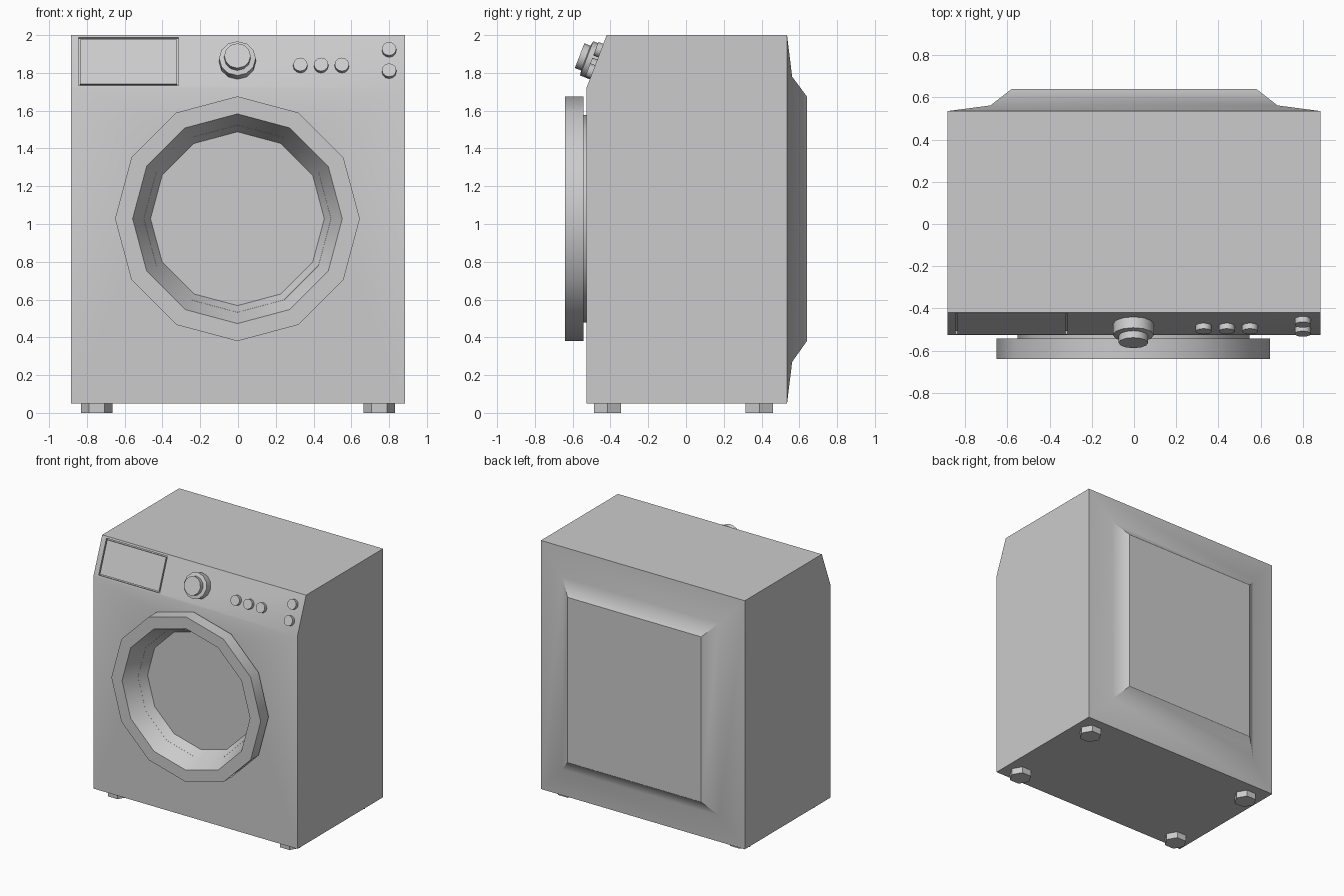
import bpy, bmesh, math
from mathutils import Matrix, Vector

if "Cube" in bpy.data.objects:
    bpy.data.objects.remove(bpy.data.objects["Cube"])

# sloped control panel: runs from (y -0.525, z 1.725) to (y -0.42, z 2.0)
SLOPE = math.atan2(0.28, 0.107)


def panel_matrix(x, z):
    y = -0.527 + (z - 1.72) * 0.107 / 0.28
    return Matrix.Translation((x, y, z)) @ Matrix.Rotation(SLOPE, 4, 'X')


def finish(name, bm, angle=35):
    bmesh.ops.recalc_face_normals(bm, faces=bm.faces)
    me = bpy.data.meshes.new(name)
    bm.to_mesh(me)
    bm.free()
    ob = bpy.data.objects.new(name, me)
    bpy.context.collection.objects.link(ob)
    smooth(ob, angle)
    return ob


def smooth(ob, angle=35):
    bpy.ops.object.select_all(action='DESELECT')
    ob.select_set(True)
    bpy.context.view_layer.objects.active = ob
    bpy.ops.object.shade_smooth_by_angle(angle=math.radians(angle))


def bridge(bm, a, b):
    n = len(a)
    for i in range(n):
        bm.faces.new((a[i], a[(i + 1) % n], b[(i + 1) % n], b[i]))


def lathe(name, profile, matrix, sides=12, closed=False, phase=0.0, angle=35):
    """Stack (radius, height) rings along local z; capped, or joined end to end."""
    bm = bmesh.new()
    rings = []
    for r, h in profile:
        rings.append([bm.verts.new(matrix @ Vector((
            r * math.cos(phase + math.tau * i / sides),
            r * math.sin(phase + math.tau * i / sides), h))) for i in range(sides)])
    for a, b in zip(rings, rings[1:]):
        bridge(bm, a, b)
    if closed:
        bridge(bm, rings[-1], rings[0])
    else:
        bm.faces.new(rings[0])
        bm.faces.new(rings[-1])
    return finish(name, bm, angle)


def box(name, size, matrix):
    bm = bmesh.new()
    bmesh.ops.create_cube(bm, size=1, matrix=matrix @ Matrix.Diagonal((*size, 1)))
    return finish(name, bm)


def cut(ob, cutter):
    mod = ob.modifiers.new("cut", 'BOOLEAN')
    mod.operation = 'DIFFERENCE'
    mod.solver = 'EXACT'
    mod.object = cutter
    bpy.context.view_layer.objects.active = ob
    bpy.ops.object.modifier_apply(modifier=mod.name)
    bpy.data.objects.remove(cutter)


# cabinet: side profile across the width, with a stepped bulge on the back
bm = bmesh.new()
W = 0.885
profile = [(0.535, 0.05), (-0.527, 0.05), (-0.527, 1.72), (-0.42, 2.0), (0.535, 2.0)]
left, right = [[bm.verts.new((x, y, z)) for y, z in profile] for x in (-W, W)]
bm.faces.new(left)
bm.faces.new(right)
for i in range(4):
    bm.faces.new((left[i], left[i + 1], right[i + 1], right[i]))
ring = [left[0], right[0], right[4], left[4]]
for hx, y, z0, z1 in ((0.68, 0.562, 0.27, 1.78), (0.58, 0.64, 0.38, 1.675)):
    new = [bm.verts.new((x, y, z)) for x, z in ((-hx, z0), (hx, z0), (hx, z1), (-hx, z1))]
    bridge(bm, ring, new)
    ring = new
bm.faces.new(ring)
cabinet = finish("cabinet", bm)

# door opening (local z points to the front, -y)
door_m = Matrix.Translation((-0.003, 0, 1.028)) @ Matrix.Rotation(math.pi / 2, 4, 'X')
cut(cabinet, lathe("door_cutter", [(0.46, 0.46), (0.555, 0.64)], door_m))

# detergent drawer sits in a recess with a thin gap around it
drawer_m = panel_matrix(-0.58, 1.86)
cut(cabinet, box("drawer_cutter", (0.53, 0.27, 0.03), drawer_m))
smooth(cabinet)
box("detergent_drawer", (0.512, 0.252, 0.02), drawer_m @ Matrix.Translation((0, 0, -0.01)))

# door ring
lathe("door_ring", [(0.55, 0.527), (0.55, 0.542), (0.648, 0.542), (0.648, 0.64),
                    (0.555, 0.64), (0.496, 0.527)], door_m, closed=True)

# programme knob
lathe("knob", [(0.097, 0), (0.097, 0.055), (0.07, 0.06), (0.07, 0.095)],
      panel_matrix(-0.003, 1.857))

# push buttons
for i, (x, z) in enumerate(((0.33, 1.835), (0.44, 1.835), (0.55, 1.835),
                            (0.80, 1.918), (0.80, 1.805))):
    lathe(f"button_{i + 1}", [(0.038, 0), (0.038, 0.028)], panel_matrix(x, z))

# hexagonal feet
for side, sx in (("left", -1), ("right", 1)):
    for end, y in (("front", -0.415), ("back", 0.388)):
        lathe(f"{end}_{side}_foot", [(0.083, 0), (0.083, 0.05)],
              Matrix.Translation((sx * 0.747, y, 0)), sides=6)
